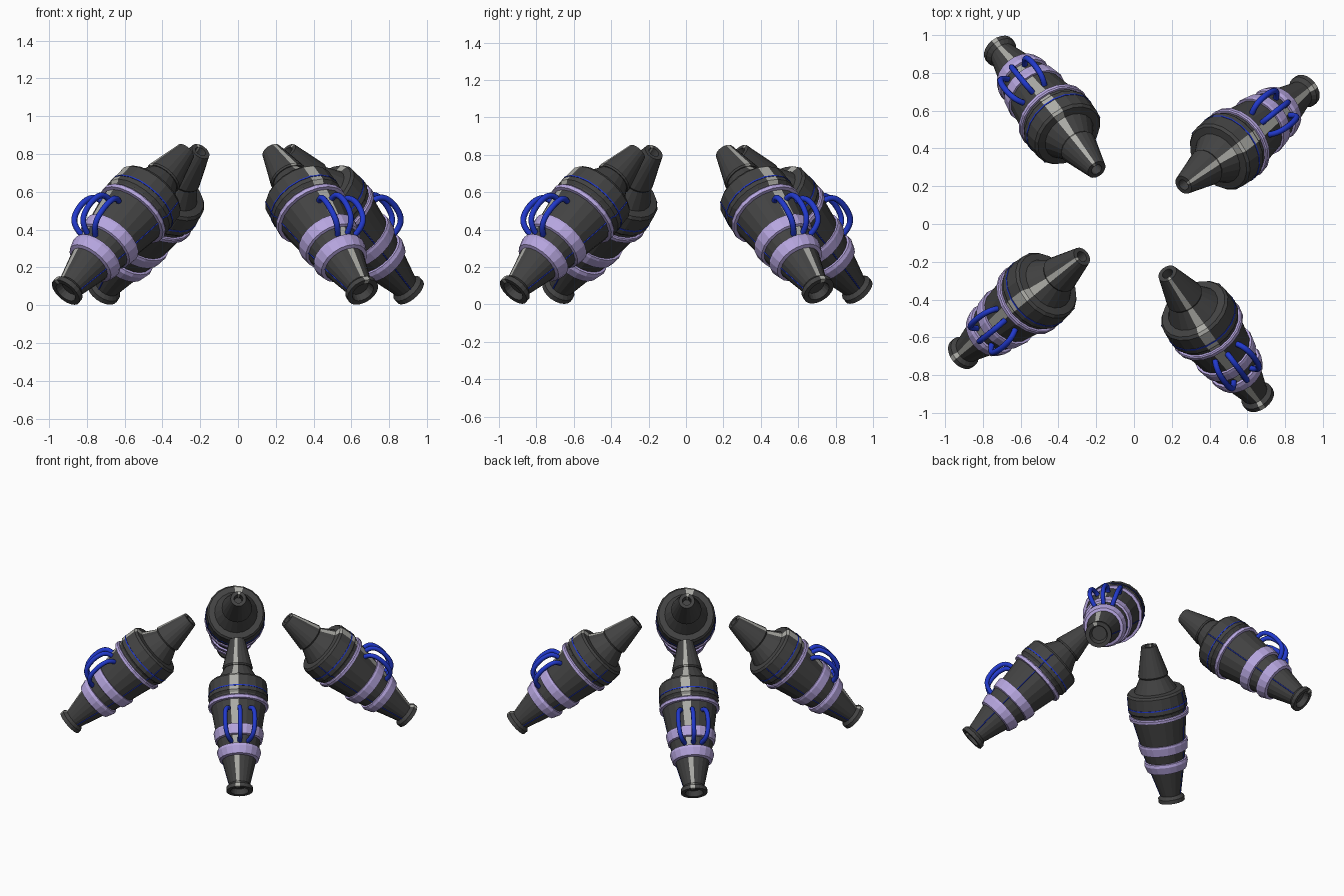
import bpy, bmesh, math
from mathutils import Vector, Matrix

if "Cube" in bpy.data.objects:
    bpy.data.objects.remove(bpy.data.objects["Cube"])

SIDES = 20


def material(name, rgb):
    m = bpy.data.materials.new(name)
    m.diffuse_color = (*rgb, 1)
    m.use_nodes = True
    m.node_tree.nodes["Principled BSDF"].inputs["Base Color"].default_value = m.diffuse_color
    return m


DARK = material("dark_shell", (0.055, 0.055, 0.055))
LIGHT = material("pale_stripe", (0.42, 0.42, 0.39))
LILAC = material("lilac_band", (0.47, 0.38, 0.74))
BLUE = material("blue_cable", (0.015, 0.04, 0.6))


# Local leg frame: x = distance from tip along the axis, z = upper side, y = side
def polar(t, r, ang):
    return Vector((t, r * math.sin(ang), r * math.cos(ang)))


def revolve(name, profile, mats, place, closed=False, stripe=False):
    bm = bmesh.new()
    rings = []
    for t, r in profile:
        rings.append([bm.verts.new(polar(t, r, 2 * math.pi * i / SIDES))
                      for i in range(SIDES)])
    pairs = list(zip(rings, rings[1:]))
    if closed:
        pairs.append((rings[-1], rings[0]))
    for a, b in pairs:
        for i in range(SIDES):
            j = (i + 1) % SIDES
            f = bm.faces.new((a[i], a[j], b[j], b[i]))
            if stripe and i == SIDES - 1:
                f.material_index = 1
    if not closed:
        bm.faces.new(rings[0])
        bm.faces.new(rings[-1])
    bmesh.ops.recalc_face_normals(bm, faces=bm.faces)
    me = bpy.data.meshes.new(name)
    bm.to_mesh(me)
    bm.free()
    for m in mats:
        me.materials.append(m)
    ob = bpy.data.objects.new(name, me)
    bpy.context.collection.objects.link(ob)
    ob.matrix_world = place
    me.shade_flat()
    return ob


def tube(name, points, depth, place, spline_type):
    cu = bpy.data.curves.new(name, 'CURVE')
    cu.dimensions = '3D'
    cu.bevel_depth = depth
    cu.bevel_resolution = 2
    cu.use_fill_caps = True
    cu.resolution_u = 5
    sp = cu.splines.new(spline_type)
    sp.points.add(len(points) - 1)
    for p, co in zip(sp.points, points):
        p.co = (*co, 1)
    if spline_type == 'NURBS':
        sp.order_u = 4
        sp.use_endpoint_u = True
    cu.materials.append(BLUE)
    ob = bpy.data.objects.new(name, cu)
    bpy.context.collection.objects.link(ob)
    ob.matrix_world = place


# Shell outline from the nozzle recess to the foot recess
SHELL = [(0.06, 0.026), (0.0, 0.030), (0.0, 0.053), (0.205, 0.103), (0.215, 0.098),
         (0.215, 0.092), (0.31, 0.145), (0.315, 0.185), (0.33, 0.197), (0.44, 0.203),
         (0.455, 0.190), (0.50, 0.185), (0.68, 0.155), (0.74, 0.148), (0.80, 0.135),
         (0.88, 0.116), (1.06, 0.071), (1.08, 0.090), (1.107, 0.090), (1.107, 0.062),
         (1.07, 0.050)]
UPPER_RING = [(0.472, 0.17), (0.472, 0.200), (0.480, 0.205), (0.500, 0.203), (0.504, 0.17)]
MIDDLE_BAND = [(0.675, 0.14), (0.675, 0.168), (0.690, 0.170), (0.745, 0.160), (0.755, 0.13)]
LOWER_BAND = [(0.805, 0.12), (0.810, 0.146), (0.830, 0.150), (0.880, 0.134), (0.890, 0.10)]
COLLAR_LINE = [(0.405, 0.19), (0.405, 0.2035), (0.413, 0.2040), (0.413, 0.19)]
SIDE_LINE = SHELL[8:17]

# Tip and foot centres (x, y) of each leg
LEGS = {
    "back_right": ((0.262, 0.207), (0.914, 0.713)),
    "back_left": ((-0.198, 0.288), (-0.717, 0.926)),
    "front_left": ((-0.276, -0.172), (-0.913, -0.690)),
    "front_right": ((0.177, -0.262), (0.662, -0.926)),
}

for leg, (tip, foot) in LEGS.items():
    tip, foot = Vector((*tip, 0.814)), Vector((*foot, 0.067))
    ax = (foot - tip).normalized()
    side = Vector((0, 0, 1)).cross(ax).normalized()
    up = ax.cross(side)
    place = Matrix.Translation(tip) @ Matrix((ax, side, up)).transposed().to_4x4()

    # Shell with pale facet stripe
    revolve(leg + "_shell", SHELL, [DARK, LIGHT], place, stripe=True)
    # Lilac bands and thin blue collar line
    revolve(leg + "_upper_ring", UPPER_RING, [LILAC], place, closed=True)
    revolve(leg + "_middle_band", MIDDLE_BAND, [LILAC], place, closed=True)
    revolve(leg + "_lower_band", LOWER_BAND, [LILAC], place, closed=True)
    revolve(leg + "_collar_line", COLLAR_LINE, [BLUE], place, closed=True)
    # Thin lines along both flanks
    for sgn, label in ((1, "left"), (-1, "right")):
        a = sgn * math.radians(108)
        tube(f"{leg}_{label}_flank_line", [polar(t, r - 0.001, a) for t, r in SIDE_LINE],
             0.004, place, 'POLY')
    # Three looping cables on the upper side
    for k in (-1, 0, 1):
        a = k * math.radians(25)
        pts = [(0.56, 0.160), (0.565, 0.215), (0.62, 0.242), (0.72, 0.238),
               (0.785, 0.205), (0.79, 0.130)]
        tube(f"{leg}_cable_{k + 2}", [polar(t, r, a + 0.03) for t, r in pts],
             0.016, place, 'NURBS')
